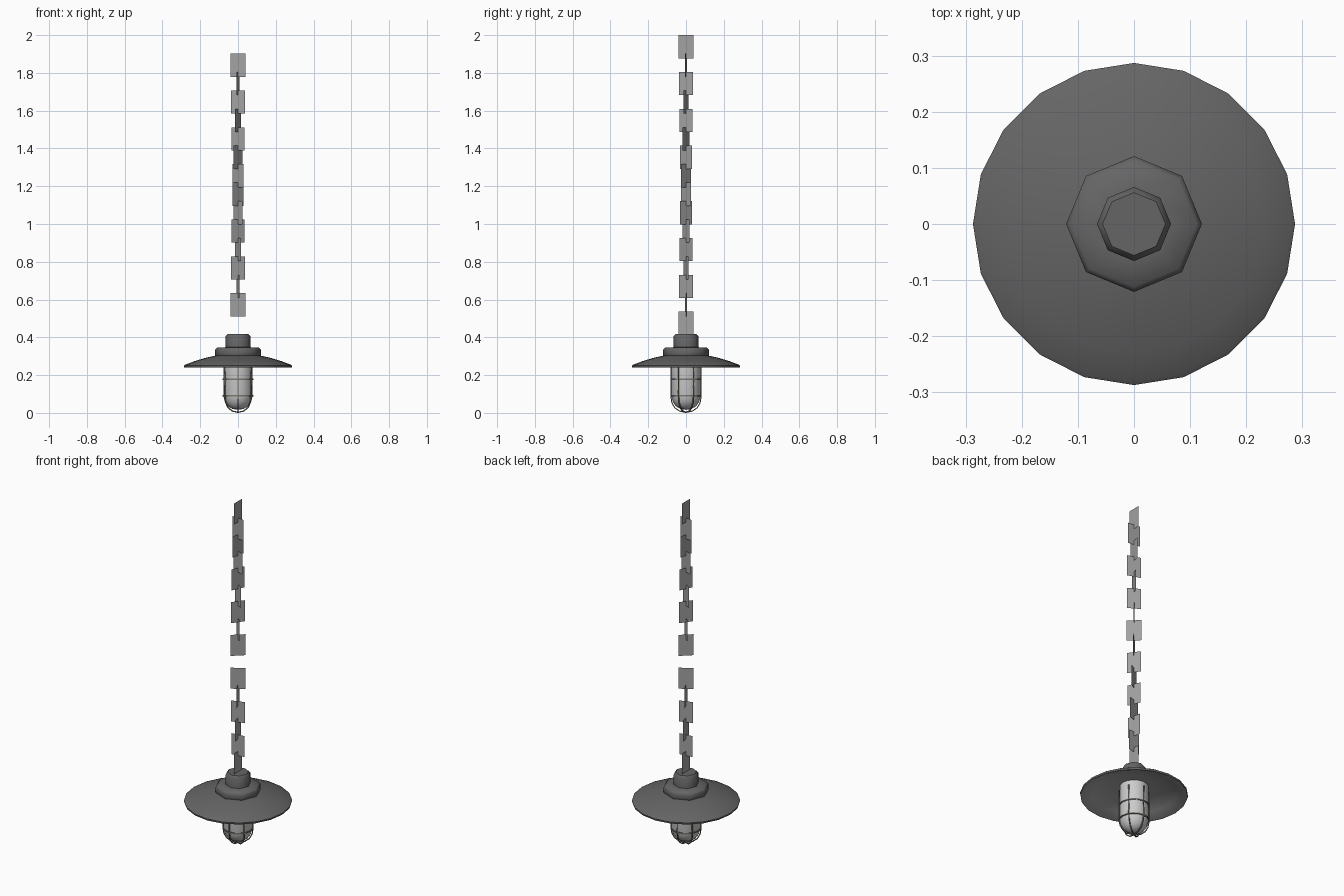
import bpy, bmesh, math
from mathutils import Vector, Matrix

if "Cube" in bpy.data.objects:
    bpy.data.objects.remove(bpy.data.objects["Cube"])


def material(name, *rgb):
    m = bpy.data.materials.new(name)
    m.diffuse_color = (*rgb, 1)
    m.use_nodes = True
    m.node_tree.nodes["Principled BSDF"].inputs["Base Color"].default_value = m.diffuse_color
    return m


enamel = material("dark_enamel", 0.13, 0.13, 0.13)
lining = material("shade_lining", 0.38, 0.38, 0.38)
steel = material("chain_steel", 0.36, 0.36, 0.36)
wire = material("guard_wire", 0.2, 0.19, 0.16)
glass = material("glass", 0.6, 0.6, 0.6)


def finish(bm, name, mat, smooth=True):
    bmesh.ops.recalc_face_normals(bm, faces=bm.faces[:])
    me = bpy.data.meshes.new(name)
    bm.to_mesh(me)
    bm.free()
    me.materials.append(mat)
    ob = bpy.data.objects.new(name, me)
    bpy.context.collection.objects.link(ob)
    if smooth:
        bpy.ops.object.select_all(action='DESELECT')
        bpy.context.view_layer.objects.active = ob
        ob.select_set(True)
        bpy.ops.object.shade_smooth_by_angle(angle=math.radians(50))
    return ob


def lathe(name, profile, sides, mat):
    """Revolve (radius, z) points round the z axis."""
    bm = bmesh.new()
    vs = [bm.verts.new((r, 0, z)) for r, z in profile]
    es = [bm.edges.new(p) for p in zip(vs, vs[1:])]
    bmesh.ops.spin(bm, geom=vs + es, cent=(0, 0, 0), axis=(0, 0, 1),
                   angle=2 * math.pi, steps=sides)
    bmesh.ops.remove_doubles(bm, verts=bm.verts[:], dist=1e-4)
    return finish(bm, name, mat)


def tube(bm, path, r, sides=4, closed=False):
    """Sweep a small polygon along a path."""
    n = len(path)
    rings = []
    for i, p in enumerate(path):
        a = path[i - 1] if (i or closed) else p
        b = path[(i + 1) % n] if (i < n - 1 or closed) else p
        q = (b - a).to_track_quat('Z', 'Y')
        rings.append([bm.verts.new(p + q @ Vector((r * math.cos(t), r * math.sin(t), 0)))
                      for t in [2 * math.pi * (k + .5) / sides for k in range(sides)]])
    for i in range(n if closed else n - 1):
        u, v = rings[i], rings[(i + 1) % n]
        for k in range(sides):
            m = (k + 1) % sides
            bm.faces.new((u[k], u[m], v[m], v[k]))


# wide shade: thin double-skinned dish with a rolled lip
shade = lathe("shade", [(0.07, 0.31), (0.12, 0.303), (0.17, 0.292), (0.23, 0.274),
                        (0.28, 0.255), (0.287, 0.25), (0.285, 0.24), (0.278, 0.24),
                        (0.228, 0.265), (0.168, 0.283), (0.115, 0.292), (0.07, 0.295)],
              20, enamel)
shade.data.materials.append(lining)
for p in shade.data.polygons:
    if p.normal.z < -0.3:
        p.material_index = 1

# stepped housing above the shade
lathe("housing_flange", [(0.115, 0.295), (0.121, 0.305), (0.121, 0.335),
                         (0.112, 0.345), (0.06, 0.348)], 8, enamel)
lathe("housing_cap", [(0.066, 0.34), (0.066, 0.405), (0.056, 0.417), (0, 0.417)], 8, enamel)

# glass jar
lathe("glass_jar", [(0.078, 0.295), (0.078, 0.09), (0.07, 0.06), (0.054, 0.036),
                    (0.03, 0.021), (0, 0.016)], 16, glass)

# wire guard: six bent bars and two hoops
bm = bmesh.new()
bar = [(0.08, 0.27), (0.08, 0.09), (0.075, 0.057), (0.06, 0.03), (0.035, 0.012), (0, 0.005)]
for k in range(6):
    a = math.radians(30 + 60 * k)
    tube(bm, [Vector((r * math.cos(a), r * math.sin(a), z)) for r, z in bar], 0.004)
for z in (0.18, 0.093):
    tube(bm, [Vector((0.079 * math.cos(t), 0.079 * math.sin(t), z))
              for t in [2 * math.pi * k / 16 for k in range(16)]], 0.005, closed=True)
bmesh.ops.translate(bm, verts=bm.verts[:], vec=(0, 0, -min(v.co.z for v in bm.verts)))
finish(bm, "wire_guard", wire)

# chain: flat link cards, each turned a quarter turn less a 6 degree twist
bm = bmesh.new()
for i in range(16):
    rot = Matrix.Rotation(math.radians(90 + 84 * i), 3, 'Z')
    zc = 1.9385 - 0.0976 * i
    bm.faces.new([bm.verts.new(rot @ Vector((x * 0.039, 0, zc + z * 0.0615)))
                  for x, z in ((-1, -1), (1, -1), (1, 1), (-1, 1))])
finish(bm, "chain", steel, smooth=False)
